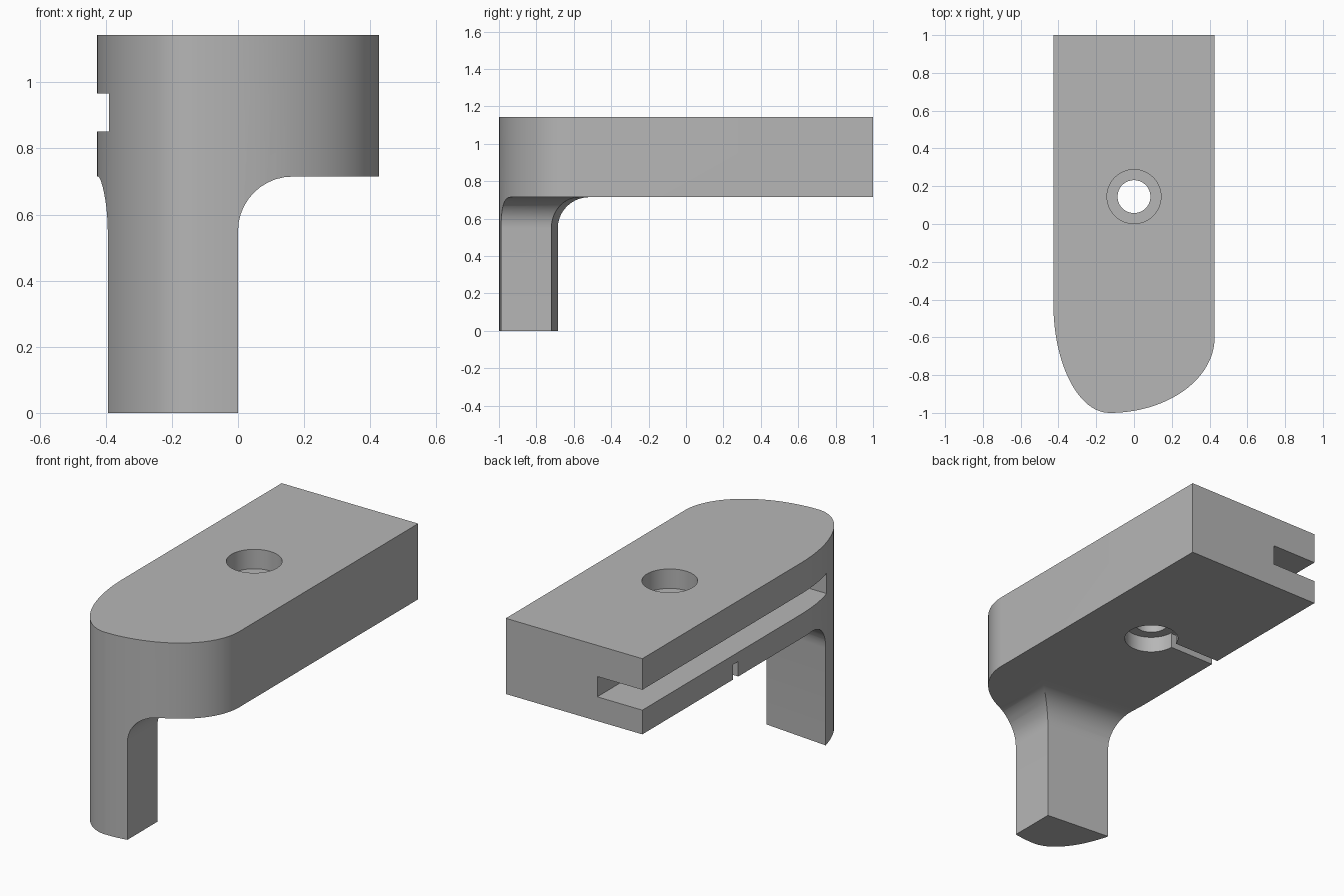
import bpy, bmesh
from math import sin, cos, pi

if "Cube" in bpy.data.objects:
    bpy.data.objects.remove(bpy.data.objects["Cube"], do_unlink=True)

W, TOP, UNDER = 0.427, 1.143, 0.715   # half width, top and underside of the plate

grey = bpy.data.materials.new("plain_grey")
grey.use_nodes = True
grey.diffuse_color = (0.47, 0.47, 0.47, 1)
grey.node_tree.nodes["Principled BSDF"].inputs["Base Color"].default_value = (0.47, 0.47, 0.47, 1)


def loft(name, rings):
    """Closed solid through rings with equal point counts."""
    bm = bmesh.new()
    loops = [[bm.verts.new(p) for p in ring] for ring in rings]
    n = len(loops[0])
    for a, b in zip(loops, loops[1:]):
        for i in range(n):
            j = (i + 1) % n
            bm.faces.new((a[i], a[j], b[j], b[i]))
    bm.faces.new(loops[0][::-1])
    bm.faces.new(loops[-1])
    bmesh.ops.recalc_face_normals(bm, faces=bm.faces[:])
    mesh = bpy.data.meshes.new(name)
    bm.to_mesh(mesh)
    bm.free()
    mesh.materials.append(grey)
    obj = bpy.data.objects.new(name, mesh)
    bpy.context.collection.objects.link(obj)
    return obj


def prism(name, outline, z0, z1):
    return loft(name, [[(x, y, z) for x, y in outline] for z in (z0, z1)])


def box(name, x0, x1, y0, y1, z0, z1):
    return prism(name, [(x0, y0), (x1, y0), (x1, y1), (x0, y1)], z0, z1)


def cylinder(name, r, z0, z1):
    ring = [(r * cos(i * pi / 32), 0.145 + r * sin(i * pi / 32)) for i in range(64)]
    return prism(name, ring, z0, z1)


def combine(obj, tool, operation):
    tool.hide_render = True
    mod = obj.modifiers.new(tool.name, 'BOOLEAN')
    mod.operation, mod.solver, mod.object = operation, 'EXACT', tool
    bpy.context.view_layer.objects.active = obj
    bpy.ops.object.modifier_apply(modifier=mod.name)
    bpy.data.objects.remove(tool, do_unlink=True)


# Body outline: square back, nose made of two unequal quarter ellipses
NOSE, STEPS = -0.13, 24
outline = [(W, 1), (-W, 1)]
for i in range(STEPS + 1):
    a = i / STEPS * pi / 2
    outline.append((NOSE - (W + NOSE) * cos(a), -0.42 - 0.58 * sin(a)))
for i in range(STEPS - 1, -1, -1):
    a = i / STEPS * pi / 2
    outline.append((NOSE + (W - NOSE) * cos(a), -0.6 - 0.4 * sin(a)))
body = prism("bracket_body", outline, 0, TOP)

# Keep the leg with its flared top, and the whole plate above it
R = 0.165


def leg_section(f, z):
    return [(-1, -2, z), (f, -2, z), (f, -0.72 + f * 0.91, z), (-1, -0.632 + f, z)]


rings = [leg_section(0, -0.2)]
for i in range(11):
    a = i / 10 * pi / 2
    rings.append(leg_section(R * (1 - cos(a)), UNDER - R + R * sin(a)))
for z in (UNDER, 1.5):
    rings.append([(-1, -2, z), (1, -2, z), (1, 2, z), (-1, 2, z)])
combine(body, loft("leg_shape", rings), 'INTERSECT')

# Side slot, stepped hole and narrow groove under the plate
combine(body, box("slot", -1, -0.145, -0.7, 1.2, 0.852, 0.967), 'DIFFERENCE')
combine(body, cylinder("hole", 0.087, 0.5, 1.4), 'DIFFERENCE')
combine(body, cylinder("top_recess", 0.143, TOP - 0.11, 1.4), 'DIFFERENCE')
combine(body, cylinder("bottom_recess", 0.143, 0.5, UNDER + 0.09), 'DIFFERENCE')
combine(body, box("groove", -1, -0.1, 0.143, 0.188, 0.5, UNDER + 0.085), 'DIFFERENCE')

bpy.ops.object.select_all(action='DESELECT')
body.select_set(True)
bpy.context.view_layer.objects.active = body
bpy.ops.object.shade_smooth_by_angle(angle=pi / 6)
